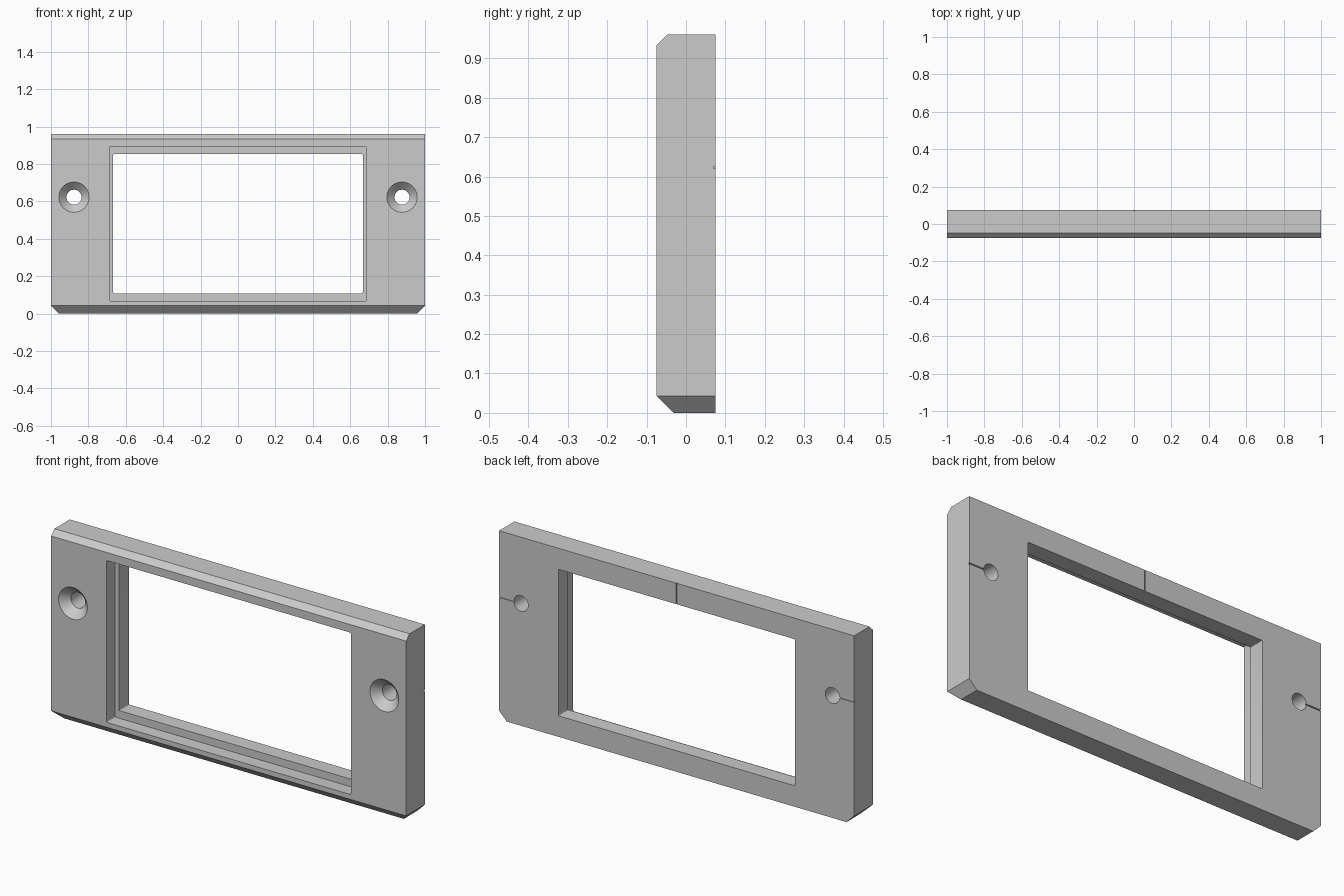
import bpy, bmesh, math
from mathutils import Matrix, Vector

cube = bpy.data.objects.get("Cube")
if cube:
    bpy.data.objects.remove(cube, do_unlink=True)

W, D, H = 1.0, 0.075, 0.96           # half width, half depth, height
HOLE_X, HOLE_Z = 0.877, 0.623

grey = bpy.data.materials.new("matte grey")
grey.use_nodes = True
colour = (0.6, 0.6, 0.6, 1)
grey.diffuse_color = colour
grey.node_tree.nodes["Principled BSDF"].inputs["Base Color"].default_value = colour


def box(bm, x0, x1, y0, y1, z0, z1, corner=0):
    """Box between limits, optionally rounding the edges that run along y."""
    size = Matrix.Diagonal((x1 - x0, y1 - y0, z1 - z0, 1))
    mid = Matrix.Translation(((x0 + x1) / 2, (y0 + y1) / 2, (z0 + z1) / 2))
    bmesh.ops.create_cube(bm, size=1, matrix=mid @ size)
    if corner:
        edges = [e for e in bm.edges
                 if abs(e.verts[0].co.y - e.verts[1].co.y) > 0.01]
        bmesh.ops.bevel(bm, geom=edges, offset=corner, segments=3,
                        profile=0.5, affect='EDGES')


def to_object(bm, name):
    bmesh.ops.recalc_face_normals(bm, faces=bm.faces[:])
    mesh = bpy.data.meshes.new(name)
    bm.to_mesh(mesh)
    bm.free()
    mesh.materials.append(grey)
    ob = bpy.data.objects.new(name, mesh)
    bpy.context.collection.objects.link(ob)
    return ob


def cut(target, bm):
    """Subtract a shape from the target and discard the shape."""
    tool = to_object(bm, "cutter")
    tool.hide_render = True
    mod = target.modifiers.new("cut", 'BOOLEAN')
    mod.operation, mod.solver, mod.object = 'DIFFERENCE', 'EXACT', tool
    bpy.context.view_layer.objects.active = target
    bpy.ops.object.modifier_apply(modifier=mod.name)
    bpy.data.objects.remove(tool, do_unlink=True)


# Plate with chamfered front edges and clipped lower corners
bm = bmesh.new()
box(bm, -W, W, -D, D, 0, H)
chamfers = [((0, -D, H - 0.027), (0, -1, 1)), ((0, -D, 0.043), (0, -1, -1)),
            ((W, 0, 0.043), (1, 0, -1)), ((-W, 0, 0.043), (-1, 0, -1))]
for point, normal in chamfers:
    cutting = bmesh.ops.bisect_plane(
        bm, geom=bm.verts[:] + bm.edges[:] + bm.faces[:], plane_co=point,
        plane_no=Vector(normal).normalized(), clear_outer=True)
    edges = [g for g in cutting["geom_cut"] if isinstance(g, bmesh.types.BMEdge)]
    bmesh.ops.holes_fill(bm, edges=edges)
frame = to_object(bm, "bezel_frame")

# Window opening, then the wider recess around it at the front
bm = bmesh.new()
box(bm, -0.667, 0.667, -0.2, 0.2, 0.107, 0.853, 0.005)
cut(frame, bm)
bm = bmesh.new()
box(bm, -0.688, 0.688, -0.2, -0.005, 0.068, 0.892, 0.006)
cut(frame, bm)

for side in (-1, 1):
    # Countersunk screw hole: one turned profile of radius against depth
    bm = bmesh.new()
    profile = [(0.081, -0.2), (0.081, -D), (0.04, -D + 0.041), (0.04, 0.2)]
    rings = []
    for radius, y in profile:
        ring = [bm.verts.new((side * HOLE_X + radius * math.cos(a), y,
                              HOLE_Z + radius * math.sin(a)))
                for a in (math.tau * i / 48 for i in range(48))]
        rings.append(ring)
    for low, high in zip(rings, rings[1:]):
        for i in range(48):
            j = (i + 1) % 48
            bm.faces.new((low[i], low[j], high[j], high[i]))
    bm.faces.new(rings[0])
    bm.faces.new(rings[-1])
    cut(frame, bm)

    # Fine alignment groove from the hole to the outer edge, on the back
    bm = bmesh.new()
    x0, x1 = sorted((side * HOLE_X, side * 1.1))
    box(bm, x0, x1, D - 0.005, 0.2, HOLE_Z - 0.003, HOLE_Z + 0.003)
    cut(frame, bm)

# Alignment groove above the window, on the back
bm = bmesh.new()
box(bm, -0.003, 0.003, D - 0.005, 0.2, 0.8, 1.1)
cut(frame, bm)

# Smooth the screw holes and keep every plate edge sharp
bpy.ops.object.select_all(action='DESELECT')
frame.select_set(True)
bpy.context.view_layer.objects.active = frame
bpy.ops.object.shade_smooth_by_angle(angle=math.radians(25))
